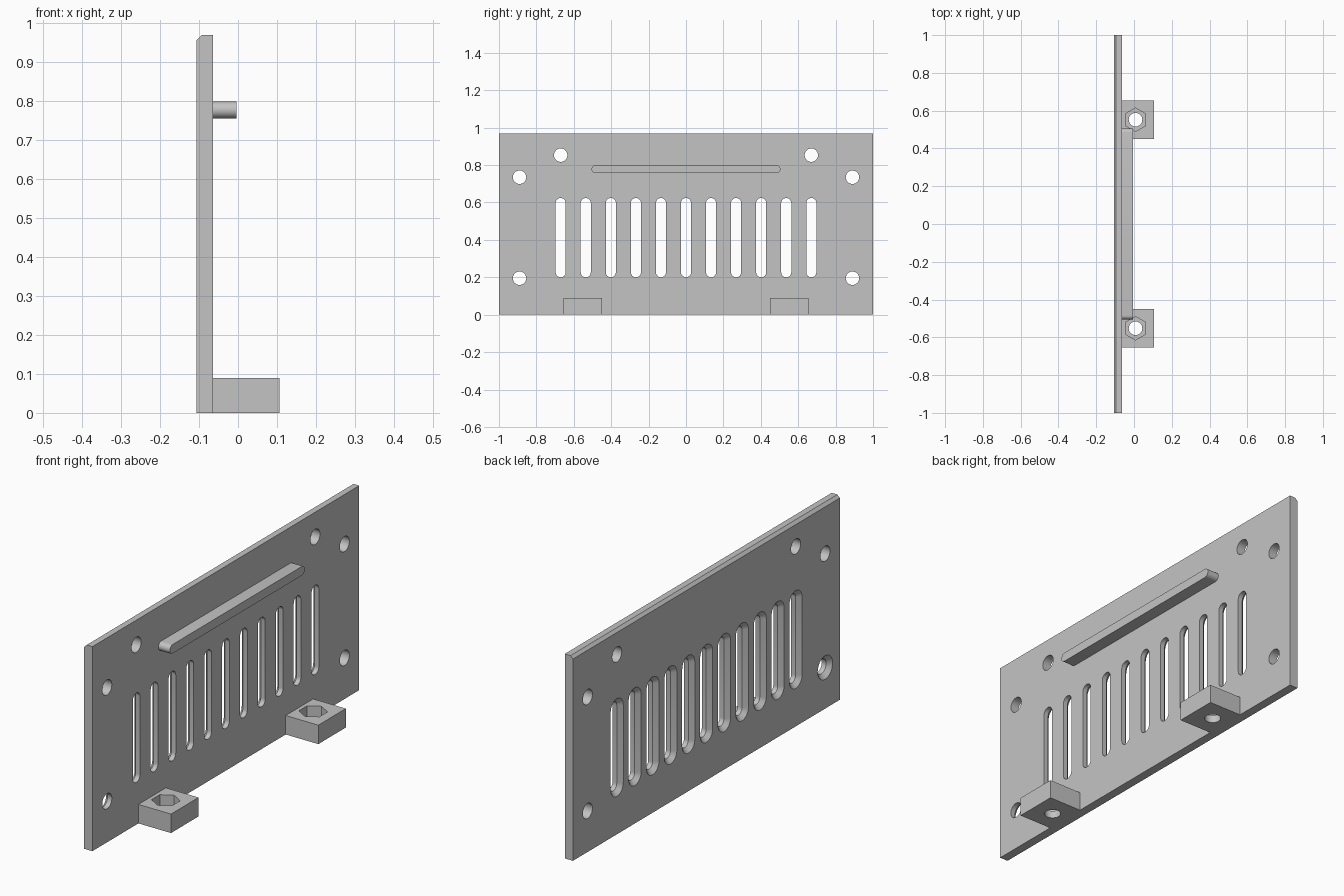
import bpy, bmesh, math
from mathutils import Vector

cube = bpy.data.objects.get("Cube")
if cube:
    bpy.data.objects.remove(cube, do_unlink=True)

grey = bpy.data.materials.new("plain grey")
grey.use_nodes = True
colour = (0.55, 0.55, 0.55, 1)
grey.diffuse_color = colour
grey.node_tree.nodes["Principled BSDF"].inputs["Base Color"].default_value = colour

BACK, FACE = -0.107, -0.064      # plate thickness along x
HEIGHT = 0.97
FLARE = 0.02                     # countersink on the back of the plate


def stadium(r, half=0.0, steps=12, upright=True):
    """Closed outline of a slot, or of a circle when half is zero."""
    pts = []
    for side in (1, -1):
        for i in range(steps + (half > 0)):
            a = math.pi * i / steps
            u, v = side * r * math.cos(a), side * (r * math.sin(a) + half)
            pts.append((u, v) if upright else (v, -u))
    return pts


def loft(bm, sections, place):
    """Join matching outlines, given as (depth, points), into a closed solid."""
    rings = [[bm.verts.new(place(d, u, v)) for u, v in pts] for d, pts in sections]
    n = len(rings[0])
    for low, high in zip(rings, rings[1:]):
        for i in range(n):
            j = (i + 1) % n
            bm.faces.new((low[i], low[j], high[j], high[i]))
    bm.faces.new(rings[0][::-1])
    bm.faces.new(rings[-1])


def along_x(y=0, z=0):
    return lambda d, u, v: Vector((d, y + u, z + v))


def along_z(x=0, y=0):
    return lambda d, u, v: Vector((x + u, y + v, d))


def finish(bm, name):
    bmesh.ops.recalc_face_normals(bm, faces=bm.faces)
    mesh = bpy.data.meshes.new(name)
    bm.to_mesh(mesh)
    bm.free()
    mesh.materials.append(grey)
    obj = bpy.data.objects.new(name, mesh)
    bpy.context.collection.objects.link(obj)
    return obj


def solid(name, sections, place):
    bm = bmesh.new()
    loft(bm, sections, place)
    return finish(bm, name)


def cut(obj, cutter):
    """Subtract the cutter, apply the result and remove the cutter."""
    cutter.hide_render = True
    mod = obj.modifiers.new("cut", 'BOOLEAN')
    mod.operation = 'DIFFERENCE'
    mod.solver = 'EXACT'
    mod.object = cutter
    graph = bpy.context.evaluated_depsgraph_get()
    mesh = bpy.data.meshes.new_from_object(obj.evaluated_get(graph))
    obj.modifiers.clear()
    obj.data = mesh
    bpy.data.objects.remove(cutter, do_unlink=True)


def bore(bm, y, z, r, half=0.0, flared=False):
    """Add an opening through the plate, optionally countersunk at the back."""
    start = BACK - 0.01
    sections = [(start, stadium(r, half)), (FACE + 0.01, stadium(r, half))]
    if flared:
        sections[0] = (start, stadium(r + FLARE + 0.01, half))
        sections.insert(1, (BACK + FLARE, stadium(r, half)))
    loft(bm, sections, along_x(y, z))


# Panel with a bevelled top back edge
bevel = 0.013
profile = [(BACK, 0), (FACE, 0), (FACE, HEIGHT),
           (BACK + bevel, HEIGHT), (BACK, HEIGHT - bevel)]
panel = solid("panel", [(-1, profile), (1, profile)],
              lambda d, u, v: Vector((u, d, v)))

# Vent slots and screw holes
openings = bmesh.new()
for k in range(-5, 6):
    bore(openings, k * 0.134, 0.412, 0.027, 0.185, flared=True)
for y, z in ((0.67, 0.853), (0.89, 0.735), (0.89, 0.195)):
    for side in (1, -1):
        bore(openings, side * y, z, 0.036, flared=(side < 0 and z < 0.5))
cut(panel, finish(openings, "opening_cutter"))

# Rounded ledge above the vents
bar = stadium(0.0215, 0.484, upright=False)
ledge = solid("ledge", [(FACE, bar), (-0.004, bar)], along_x(0, 0.778))

# Mounting blocks with a hexagonal nut pocket over a bolt hole
parts = [panel, ledge]
block = [(-0.0855, -0.103), (0.0855, -0.103), (0.0855, 0.103), (-0.0855, 0.103)]
hexagon = [(0.062 * math.sin(k * math.pi / 3), 0.062 * math.cos(k * math.pi / 3))
           for k in range(6)]
for side, label in ((1, "back"), (-1, "front")):
    y = side * 0.552
    foot = solid(label + "_mounting_block", [(0, block), (0.09, block)],
                 along_z(0.0215, y))
    cut(foot, solid("pocket_cutter", [(0.035, hexagon), (0.1, hexagon)],
                    along_z(0.008, y)))
    circle = stadium(0.036)
    cut(foot, solid("bolt_cutter", [(-0.01, circle), (0.06, circle)],
                    along_z(0.008, y)))
    parts.append(foot)

# Smooth the round walls, keep the edges sharp
bpy.ops.object.select_all(action='DESELECT')
for obj in parts:
    obj.select_set(True)
bpy.context.view_layer.objects.active = panel
bpy.ops.object.shade_smooth_by_angle(angle=math.radians(30))
